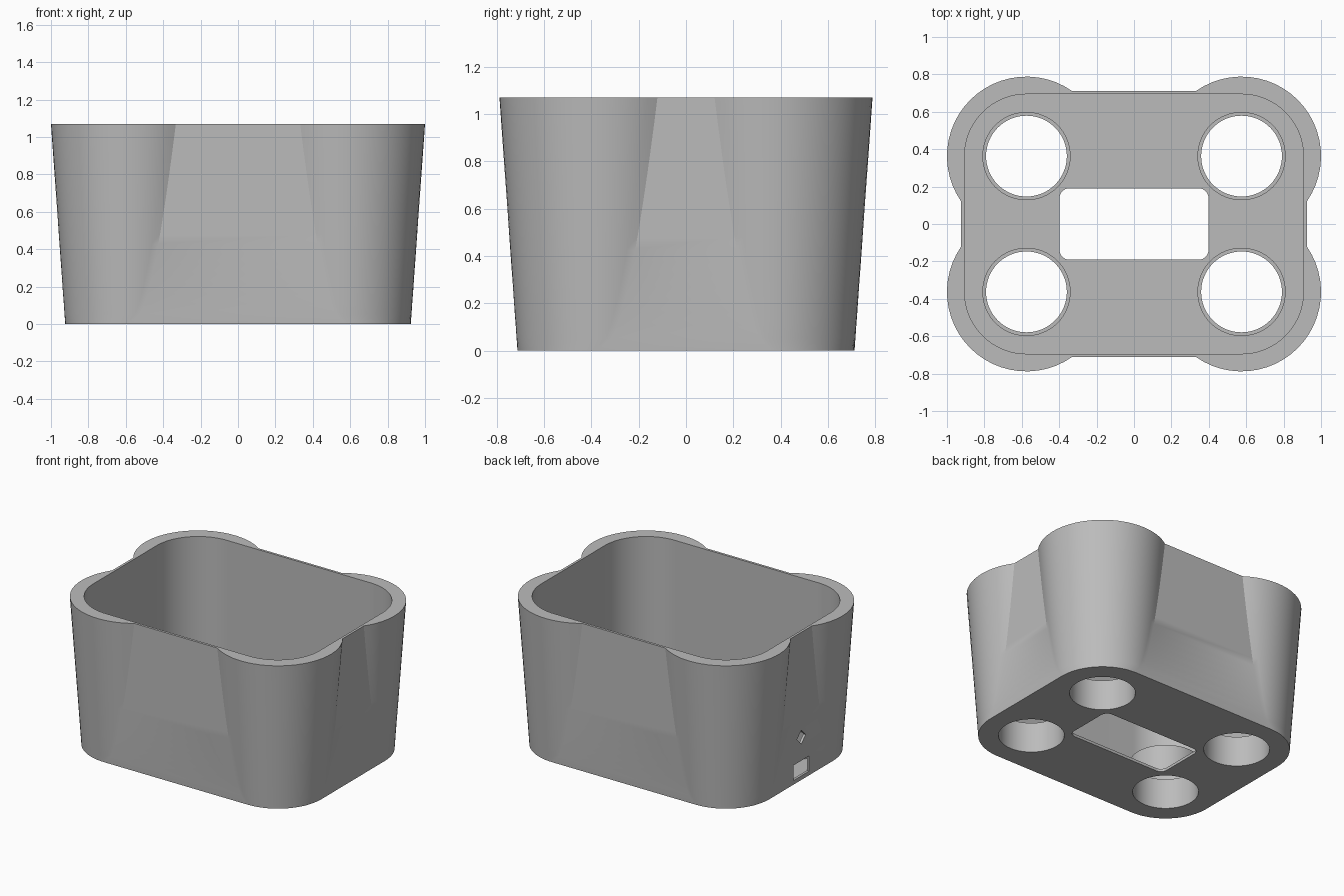
import bpy, bmesh, math
from math import cos, sin, pi, radians

cube = bpy.data.objects.get("Cube")
if cube:
    bpy.data.objects.remove(cube, do_unlink=True)

HEIGHT, FLOOR = 1.07, 0.02
CX, CY = 0.575, 0.363            # corner post centres
R_BOTTOM, R_TOP = 0.349, 0.425   # corner radius at the base and the rim

grey = bpy.data.materials.new("plain grey")
grey.use_nodes = True
colour = (0.5, 0.5, 0.5, 1)
grey.diffuse_color = colour
grey.node_tree.nodes["Principled BSDF"].inputs["Base Color"].default_value = colour


def outline(cx, cy, r, z, flare=0.0, steps=24):
    """Rounded rectangle; flare extends each corner arc past the straight sides."""
    ring = []
    for q, (sx, sy) in enumerate([(1, 1), (-1, 1), (-1, -1), (1, -1)]):
        start, span = q * pi / 2 - flare, pi / 2 + 2 * flare
        for i in range(steps + 1):
            a = start + span * i / steps
            ring.append((sx * cx + r * cos(a), sy * cy + r * sin(a), z))
    return ring


def circle(x, y, r, z, n=64):
    return [(x + r * cos(2 * pi * i / n), y + r * sin(2 * pi * i / n), z) for i in range(n)]


def loft(name, rings, loop=False):
    """Skin a stack of rings, capped at both ends or joined into a loop."""
    bm = bmesh.new()
    stack = [[bm.verts.new(p) for p in ring] for ring in rings]
    pairs = list(zip(stack, stack[1:]))
    if loop:
        pairs.append((stack[-1], stack[0]))
    else:
        bm.faces.new(stack[0][::-1])
        bm.faces.new(stack[-1])
    n = len(stack[0])
    for low, high in pairs:
        for i in range(n):
            j = (i + 1) % n
            bm.faces.new((low[i], low[j], high[j], high[i]))
    bmesh.ops.recalc_face_normals(bm, faces=bm.faces)
    mesh = bpy.data.meshes.new(name)
    bm.to_mesh(mesh)
    bm.free()
    mesh.materials.append(grey)
    obj = bpy.data.objects.new(name, mesh)
    bpy.context.collection.objects.link(obj)
    return obj


def smooth(obj):
    bpy.ops.object.select_all(action='DESELECT')
    obj.select_set(True)
    bpy.context.view_layer.objects.active = obj
    bpy.ops.object.shade_smooth_by_angle(angle=radians(20))


def cut(obj, cutters):
    for c in cutters:
        c.hide_render = True
        mod = obj.modifiers.new(c.name, 'BOOLEAN')
        mod.operation, mod.solver, mod.object = 'DIFFERENCE', 'EXACT', c
    graph = bpy.context.evaluated_depsgraph_get()
    mesh = bpy.data.meshes.new_from_object(obj.evaluated_get(graph))
    obj.modifiers.clear()
    obj.data = mesh
    for c in cutters:
        bpy.data.objects.remove(c, do_unlink=True)


# Tapered corner posts blended into a straight-sided box
levels = 20
rings = []
for k in range(levels + 1):
    t = k / levels
    r = R_BOTTOM + (R_TOP - R_BOTTOM) * t
    rings.append(outline(CX, CY, r, HEIGHT * t, math.acos(R_BOTTOM / r)))
body = loft("body_shell", rings)

# Cavity, floor slot and round floor openings
cutters = [
    loft("cavity_cutter", [outline(CX, CY, 0.331, z) for z in (FLOOR, HEIGHT + 0.1)]),
    loft("slot_cutter", [outline(0.348, 0.14, 0.05, z, steps=8) for z in (-0.1, 0.1)]),
]
posts = [(sx * CX, sy * CY) for sx in (-1, 1) for sy in (-1, 1)]
for x, y in posts:
    cutters.append(loft("bore_cutter", [circle(x, y, 0.226, z) for z in (-0.1, 0.1)]))

# Rectangular port and small diamond opening in the right wall
port = [(-0.09, 0.03), (0.09, 0.03), (0.09, 0.14), (-0.09, 0.14)]
diamond = [(0, 0.26), (0.05, 0.31), (0, 0.36), (-0.05, 0.31)]
for name, shape in (("port_cutter", port), ("diamond_cutter", diamond)):
    cutters.append(loft(name, [[(x, y, z) for y, z in shape] for x in (-1.1, -0.85)]))

cut(body, cutters)
smooth(body)

# Short thin-walled sleeves around the floor openings
for x, y in posts:
    profile = [(0.236, 0), (0.236, 0.22), (0.216, 0.22), (0.216, 0)]
    sleeve = loft("floor_sleeve", [circle(x, y, r, z) for r, z in profile], loop=True)
    smooth(sleeve)
